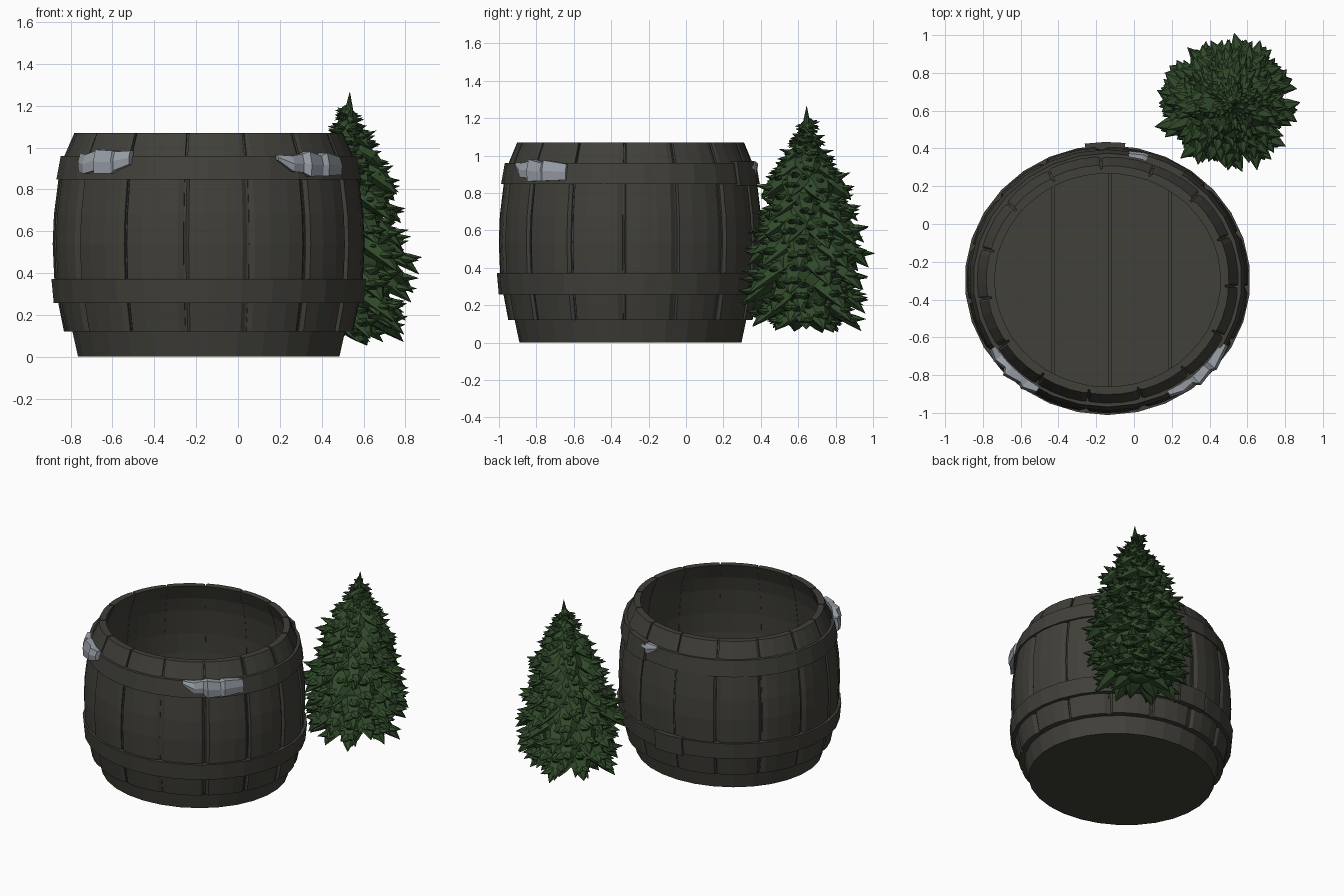
import bpy, bmesh, math, random
from mathutils import Vector

if "Cube" in bpy.data.objects:
    bpy.data.objects.remove(bpy.data.objects["Cube"])

random.seed(7)
CX, CY, K = -0.14, -0.297, 0.945      # barrel centre, slight oval


def material(name, rgb):
    m = bpy.data.materials.new(name)
    m.diffuse_color = (*rgb, 1)
    m.use_nodes = True
    m.node_tree.nodes["Principled BSDF"].inputs["Base Color"].default_value = m.diffuse_color
    return m


WOOD = material("dark_wood", (0.052, 0.050, 0.041))
METAL = material("pale_metal", (0.31, 0.34, 0.38))
GREEN = material("pine_green", (0.030, 0.068, 0.023))


def finish(bm, name, mat):
    bmesh.ops.recalc_face_normals(bm, faces=bm.faces)
    me = bpy.data.meshes.new(name)
    bm.to_mesh(me)
    bm.free()
    me.materials.append(mat)
    ob = bpy.data.objects.new(name, me)
    bpy.context.collection.objects.link(ob)
    return ob


def polar(deg, r, z):
    """Point on the barrel; 0 degrees is the front, 90 the right side."""
    a = math.radians(deg)
    return Vector((CX + r * math.sin(a), CY - K * r * math.cos(a), z))


def loft(bm, rings, closed=False):
    """Join equal closed rings of points; cap the ends unless closed."""
    vs = [[bm.verts.new(p) for p in ring] for ring in rings]
    n = len(vs[0])
    for i in range(len(vs) if closed else len(vs) - 1):
        a, b = vs[i], vs[(i + 1) % len(vs)]
        for j in range(n):
            bm.faces.new((a[j], a[(j + 1) % n], b[(j + 1) % n], b[j]))
    if not closed:
        bm.faces.new(vs[0])
        bm.faces.new(vs[-1])


def ring_section(outer, thick, dr=0.0):
    return [(r + dr, z) for r, z in outer] + [(r - thick, z) for r, z in reversed(outer)]


def lathe(name, section, n=30):
    bm = bmesh.new()
    loft(bm, [[polar(360 * i / n, r, z) for r, z in section] for i in range(n)], True)
    return finish(bm, name, WOOD)


# Staves with chamfered edges, and a thin backing shell behind the gaps
STAVE = [(0.69, 0.12), (0.718, 0.26), (0.737, 0.38), (0.744, 0.54), (0.738, 0.68),
         (0.715, 0.86), (0.69, 0.96), (0.642, 1.07)]
bm = bmesh.new()
step = 24
for i in range(15):
    mid = 3 + i * step + random.uniform(-1, 1)
    wob = random.uniform(-0.003, 0.004)
    half = step / 2 - 0.45
    rings = []
    for f, d in ((-1, -0.014), (-0.87, 0), (-0.33, 0.003), (0.33, 0.003), (0.87, 0), (1, -0.014)):
        a = 3 + i * step + f * half if abs(f) == 1 else mid + f * half
        out = [(r + (d * 0.4 if z > 0.9 else d) + wob, z) for r, z in STAVE]
        inn = [(r - 0.045, z) for r, z in reversed(STAVE)]
        rings.append([polar(a, r, z) for r, z in out + inn])
    loft(bm, rings)
finish(bm, "staves", WOOD)
SHELL = [(r - 0.018, z if z < 1.07 else 1.066) for r, z in STAVE]
lathe("stave_backing", ring_section(SHELL, 0.022))

# Base ring with closed bottom, and the hoops
bm = bmesh.new()
loft(bm, [[polar(i * 12, r, z) for i in range(30)] for r, z in ((0.628, 0), (0.656, 0.125))])
finish(bm, "base", WOOD)
LOWER = [(0.745, 0.258), (0.756, 0.372)]
UPPER = [(0.732, 0.848), (0.711, 0.96)]
lathe("lower_hoop", ring_section(LOWER, 0.05))
lathe("upper_hoop", ring_section(UPPER, 0.05))

# Overlapping hoop ends
for name, prof, a0, a1 in (("lower_hoop_overlap", LOWER, 173, 189),
                           ("upper_hoop_overlap", UPPER, 146, 163)):
    bm = bmesh.new()
    sec = [(r + 0.018, z + s) for (r, z), s in zip(prof, (-0.008, 0.008))]
    sec = ring_section(sec, 0.04)
    loft(bm, [[polar(a0 + (a1 - a0) * t / 2, r, z) for r, z in sec] for t in range(3)])
    finish(bm, name, WOOD)

# Floor planks: slices of the inner oval
bm = bmesh.new()
cuts = [-0.655, -0.29, 0.015, 0.33, 0.655]
for a, b in zip(cuts, cuts[1:]):
    xs = [a + 0.007 + (b - a - 0.014) * t / 6 for t in range(7)]
    half = [K * math.sqrt(max(0.66 ** 2 - x * x, 0)) for x in xs]
    edge = [(x, -h) for x, h in zip(xs, half)] + [(x, h) for x, h in zip(xs[::-1], half[::-1])]
    loft(bm, [[(CX + x, CY + y, z) for x, y in edge] for z in (0.12, 0.15)])
finish(bm, "floor_planks", WOOD)

# Torn metal patches on the upper hoop: angle, bottom, top, radius
PATCHES = {
    "left_patch": [(-58, .885, .975, .738), (-53, .875, .965, .755), (-48, .89, .985, .742),
                   (-46, .875, .99, .768), (-39, .875, .985, .748), (-37, .89, .98, .762),
                   (-31, .92, .985, .742)],
    "right_patch": [(27, .94, .965, .735), (33, .885, .96, .752), (38, .88, .97, .742),
                    (40, .862, .98, .768), (47, .865, .96, .752), (49, .865, .975, .765),
                    (60, .87, .955, .738)],
    "back_patch": [(160, .915, .955, .735), (165, .895, .97, .74), (171, .945, .968, .732)],
}
for name, rows in PATCHES.items():
    bm = bmesh.new()
    loft(bm, [[polar(a, r - 0.004, z0), polar(a, r, (z0 + z1) / 2), polar(a, r - 0.014, z1),
               polar(a, 0.70, z1), polar(a, 0.70, z0)] for a, z0, z1, r in rows])
    finish(bm, name, METAL)


# Pine tree
def axis(z):
    return Vector((0.48 + 0.043 * z, 0.635 + 0.008 * z, z))


def blade(bm, pts, widths, thick):
    """Plump six-sided leaf along a path, ending in a point."""
    rings = []
    for i, (p, w) in enumerate(zip(pts, widths)):
        t = pts[min(i + 1, len(pts) - 1)] - pts[max(i - 1, 0)]
        side = t.cross(Vector((0, 0, 1))).normalized()
        up = side.cross(t).normalized()
        rings.append([p + side * w * math.cos(k * math.pi / 3)
                      + up * w * thick * math.sin(k * math.pi / 3) for k in range(6)])
    loft(bm, rings)


def bough(bm, ang, z, R, width):
    d = Vector((math.cos(ang) * 1.08, math.sin(ang), 0))
    rise = 0.05 + 0.34 * R
    bulge = 0.16 * R

    def at(t):
        return axis(z) + d * R * t + Vector((0, 0, rise * (1 - t) + bulge * math.sin(math.pi * t)))
    blade(bm, [at(0.05), at(0.35), at(0.62), at(0.82), at(0.99)],
          [width * w for w in (0.5, 0.85, 0.9, 0.55, 0.02)], 0.62)
    # plump needle tufts fanned around the end of the bough
    for t, turn, lift in ((0.5, 0.75, 0.0), (0.5, -0.75, 0.0), (0.7, 0.38, -0.05), (0.7, -0.38, -0.05),
                          (0.55, 0.12, 0.25), (0.62, 0.2, -0.6), (0.55, -0.45, -0.6)):
        a = ang + turn + random.uniform(-0.15, 0.15)
        v = Vector((math.cos(a), math.sin(a), lift + random.uniform(-0.2, 0.1)))
        L = (0.035 + 0.27 * R) * random.uniform(0.8, 1.1)
        p = at(t) + Vector((0, 0, 0.2 * width if lift > 0.2 else 0))
        w = 0.01 + 0.075 * R
        blade(bm, [p, p + v * L * 0.5 - Vector((0, 0, 0.06 * L)), p + v * L],
              [w * 0.9, w, 0.001], 0.6)


TIERS = [(0.075, 0.20, 7), (0.085, 0.30, 9), (0.175, 0.325, 9), (0.28, 0.345, 9), (0.40, 0.345, 9),
         (0.52, 0.305, 9), (0.64, 0.275, 8), (0.755, 0.25, 7), (0.87, 0.185, 6), (0.965, 0.13, 6),
         (1.04, 0.082, 5), (1.11, 0.05, 4)]
bm = bmesh.new()
for i, (z, R, n) in enumerate(TIERS):
    for j in range(n):
        ang = math.tau * (j + 0.5 * (i % 2) + random.uniform(-0.15, 0.15)) / n
        bough(bm, ang, z + random.uniform(-0.025, 0.025), R * random.uniform(0.9, 1.05),
              2.5 * R / n * random.uniform(0.9, 1.1))
finish(bm, "pine_boughs", GREEN)

# Solid core and the pointed leader
bm = bmesh.new()
core = [(0.11, 0.04), (0.16, 0.15), (0.30, 0.20), (0.45, 0.20), (0.70, 0.13), (0.95, 0.065),
        (1.10, 0.026), (1.17, 0.022), (1.265, 0.001)]
loft(bm, [[axis(z) + Vector((r * math.cos(k * math.tau / 10), r * math.sin(k * math.tau / 10), 0))
           for k in range(10)] for z, r in core])
finish(bm, "pine_core", GREEN)
